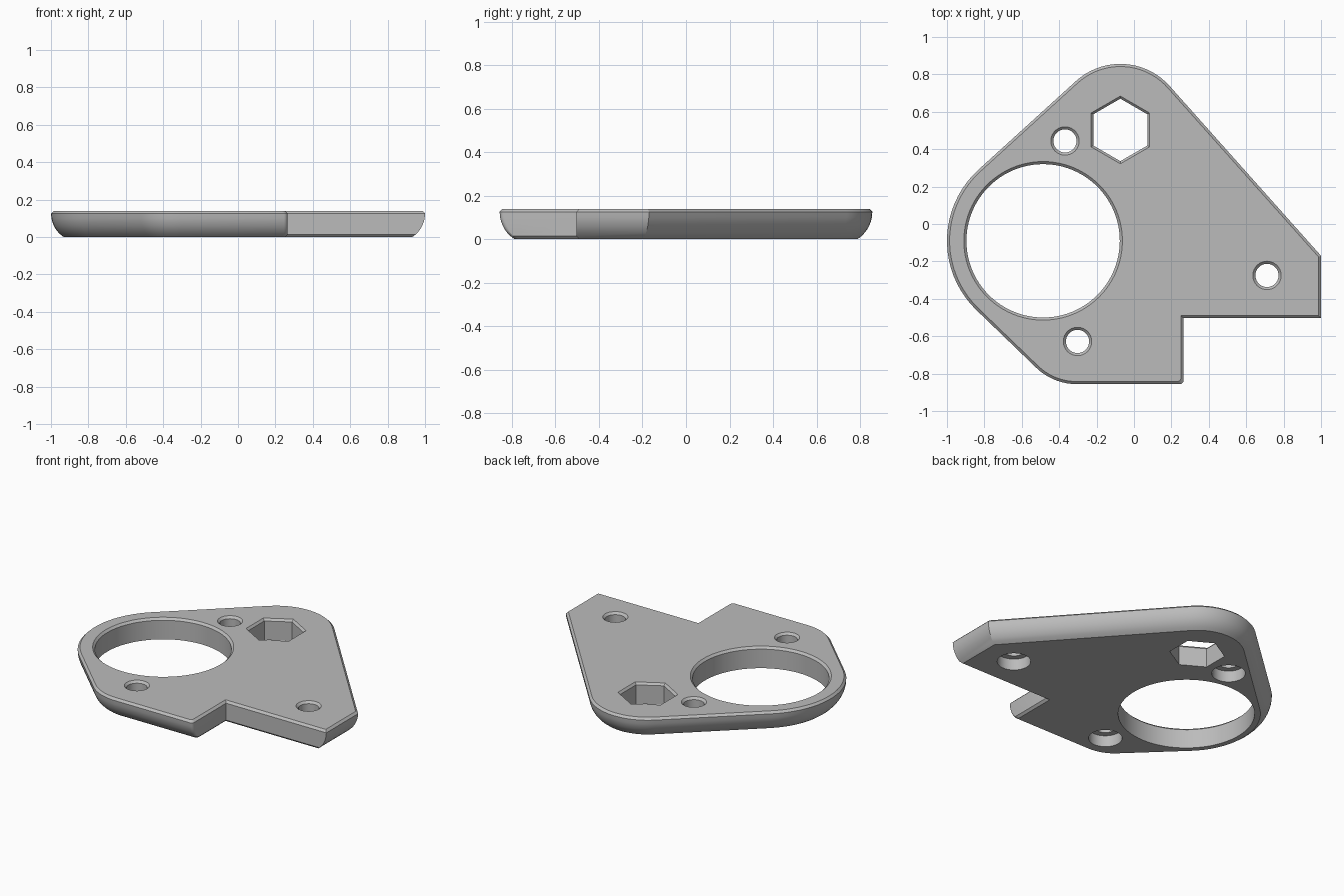
import bpy, bmesh, math
from mathutils import Vector

if "Cube" in bpy.data.objects:
    bpy.data.objects.remove(bpy.data.objects["Cube"], do_unlink=True)

THICK, CHAMFER, ROUND = 0.14, 0.014, 0.15

# Single light grey material
grey = bpy.data.materials.new("light_grey")
grey.use_nodes = True
colour = (0.5, 0.5, 0.5, 1)
grey.diffuse_color = colour
grey.node_tree.nodes["Principled BSDF"].inputs["Base Color"].default_value = colour


def polar(angle, radius):
    return Vector((math.cos(angle), math.sin(angle))) * radius


def wrap_outline(circles):
    """Counter-clockwise arcs around a chain of circles, joined by tangent lines."""
    normals = []
    for (c1, r1), (c2, r2) in zip(circles, circles[1:]):
        d = c2 - c1
        normals.append(math.atan2(d.y, d.x) - math.acos((r1 - r2) / d.length))
    points = []
    for (c, r), a, b in zip(circles[1:-1], normals, normals[1:]):
        sweep = (b - a) % math.tau
        steps = max(4, round(sweep / math.radians(5)))
        points += [c + polar(a + sweep * i / steps, r) for i in range(steps + 1)]
    return points


def inset(points, distances):
    """Move each edge inward by its own distance and intersect neighbours."""
    count = len(points)
    lines = []
    for i, p in enumerate(points):
        d = (points[(i + 1) % count] - p).normalized()
        n = Vector((d.y, -d.x))
        lines.append((n, n.dot(p) - distances[i]))
    result = []
    for i in range(count):
        (n1, k1), (n2, k2) = lines[i - 1], lines[i]
        det = n1.x * n2.y - n1.y * n2.x
        result.append(Vector((k1 * n2.y - k2 * n1.y, n1.x * k2 - n2.x * k1)) / det)
    return result


def loft(bm, rings):
    """Skin equal-length rings of 3D points and cap both ends."""
    rows = [[bm.verts.new(p) for p in ring] for ring in rings]
    count = len(rows[0])
    for low, high in zip(rows, rows[1:]):
        for i in range(count):
            j = (i + 1) % count
            bm.faces.new((low[i], low[j], high[j], high[i]))
    bm.faces.new(rows[0][::-1])
    bm.faces.new(rows[-1])


def make_object(name, bm):
    bmesh.ops.recalc_face_normals(bm, faces=bm.faces[:])
    mesh = bpy.data.meshes.new(name)
    bm.to_mesh(mesh)
    bm.free()
    mesh.materials.append(grey)
    obj = bpy.data.objects.new(name, mesh)
    bpy.context.collection.objects.link(obj)
    return obj


# Plate outline: notch corners first, then the rounded lobes
corner = Vector((0.265, -0.856))
notch = Vector((0.265, -0.503))
tip_low, tip_high = Vector((1, -0.503)), Vector((1, -0.17))
lobes = [(tip_high, 0),
         (Vector((-0.073, 0.503)), 0.353),
         (Vector((-0.486, -0.09)), 0.514),
         (Vector((-0.307, -0.546)), 0.31),
         (corner, 0)]
outline = [corner, notch, tip_low, tip_high] + wrap_outline(lobes)

# Outer rim has a large rounded underside; the notch walls stay upright
levels = [(0, CHAMFER)]
levels += [(z, 0) for z in (0.014, 0.03, 0.045, 0.06, 0.08, 0.1, THICK - CHAMFER)]
levels += [(THICK, CHAMFER)]
rings = []
for z, wall in levels:
    drop = max(THICK - CHAMFER - z, 0)
    rim = ROUND - math.sqrt(ROUND ** 2 - drop ** 2)
    if z == THICK:
        rim = CHAMFER
    ring = inset(outline, [wall, wall] + [rim] * (len(outline) - 2))
    # Small rounded corner beside the notch
    centre = ring[0] + Vector((-0.02, 0.02))
    arc = [centre + polar(math.radians(a), 0.02) for a in (-90, -68, -45, -22, 0)]
    rings.append([(p.x, p.y, z) for p in arc + ring[1:]])
bm = bmesh.new()
loft(bm, rings)
plate = make_object("mounting_plate", bm)

# Cutters for the round and hexagonal openings
bm = bmesh.new()


def add_hole(x, y, radius, sides, bore=None):
    profile = [(radius, -0.05), (radius, THICK - CHAMFER),
               (radius + 2 * CHAMFER, THICK + CHAMFER)]
    if bore:
        width, depth = bore
        profile = [(width, -0.05), (width, depth), (radius, depth)] + profile[1:]
    loft(bm, [[(x + r * math.cos(a), y + r * math.sin(a), z)
               for a in (math.pi / 2 + math.tau * i / sides for i in range(sides))]
              for r, z in profile])


add_hole(-0.486, -0.09, 0.41, 96)
add_hole(-0.073, 0.503, 0.167, 6)
for x, y in ((-0.369, 0.444), (0.711, -0.275), (-0.302, -0.628)):
    add_hole(x, y, 0.062, 40, bore=(0.101, 0.075))
cutter = make_object("hole_cutters", bm)
cutter.hide_render = True

# Cut the openings and keep the finished mesh
cut = plate.modifiers.new("openings", "BOOLEAN")
cut.operation = "DIFFERENCE"
cut.solver = "EXACT"
cut.object = cutter
bpy.context.view_layer.update()
finished = bpy.data.meshes.new_from_object(
    plate.evaluated_get(bpy.context.evaluated_depsgraph_get()))
plate.modifiers.clear()
plate.data = finished
bpy.data.objects.remove(cutter, do_unlink=True)

# Smooth the curved walls, keep the crisp edges
bpy.ops.object.select_all(action="DESELECT")
plate.select_set(True)
bpy.context.view_layer.objects.active = plate
bpy.ops.object.shade_smooth_by_angle(angle=math.radians(25))
